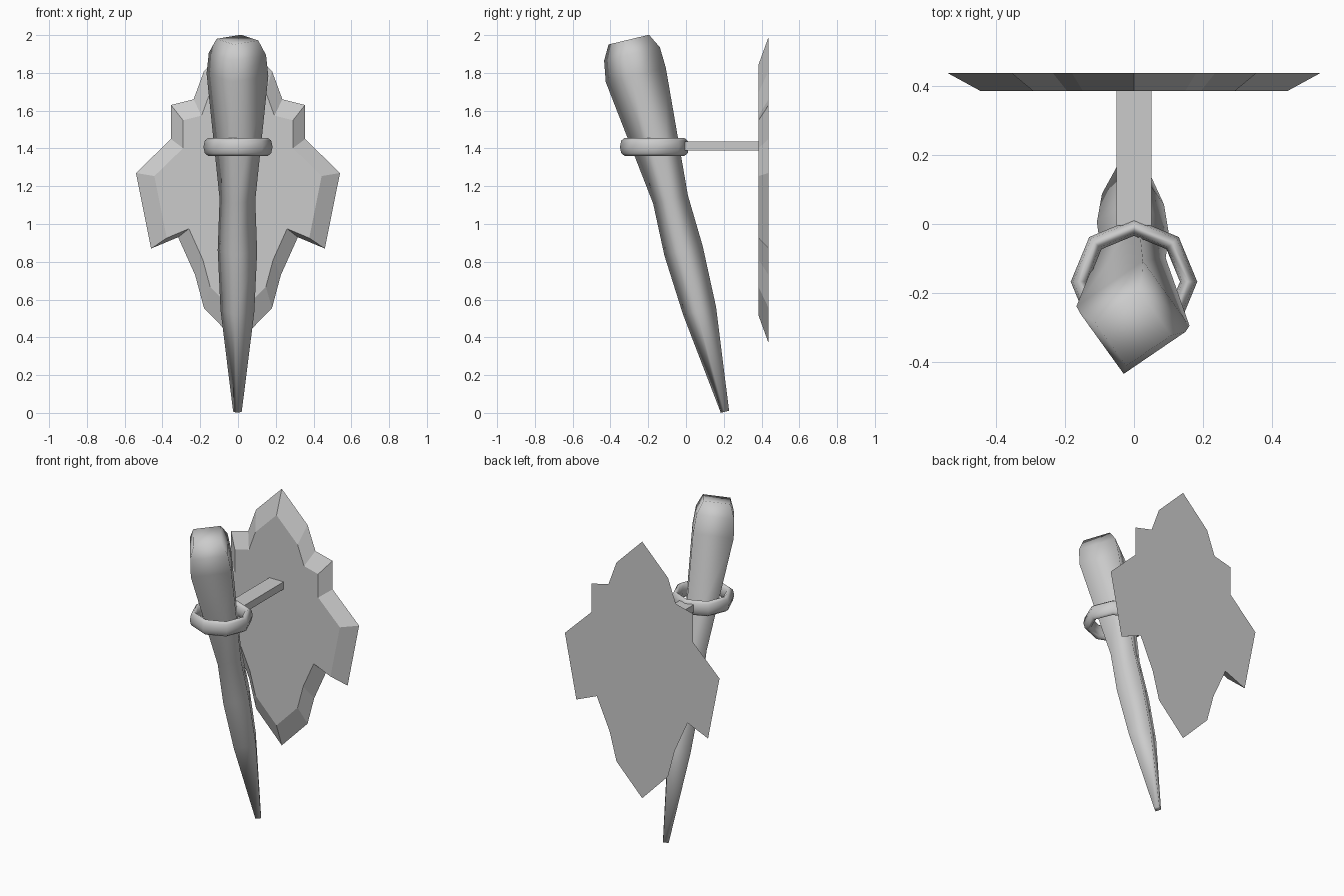
import bpy, math
from mathutils import Vector

if "Cube" in bpy.data.objects:
    bpy.data.objects.remove(bpy.data.objects["Cube"])


def make_object(name, verts, faces, smooth=False):
    mesh = bpy.data.meshes.new(name)
    mesh.from_pydata(verts, [], faces)
    mesh.polygons.foreach_set("use_smooth", [smooth] * len(faces))
    mesh.update()
    obj = bpy.data.objects.new(name, mesh)
    bpy.context.collection.objects.link(obj)
    return obj


def loft(name, rings, smooth=False):
    """Skin a list of equal-length, counter-clockwise rings and cap both ends."""
    n = len(rings[0])
    verts = [v for ring in rings for v in ring]
    faces = [(k * n + i, k * n + (i + 1) % n, (k + 1) * n + (i + 1) % n, (k + 1) * n + i)
             for k in range(len(rings) - 1) for i in range(n)]
    faces.append(tuple(reversed(range(n))))
    faces.append(tuple(range(len(verts) - n, len(verts))))
    return make_object(name, verts, faces, smooth)


# Wall plate: jagged half outline mirrored, front face shrunk for the bevel
half = [(0, 0.37), (0.18, 0.555), (0.227, 0.73), (0.317, 0.93), (0.46, 0.87), (0.54, 1.27),
        (0.355, 1.45), (0.355, 1.63), (0.235, 1.66), (0.18, 1.81), (0, 1.99)]
outline = half + [(-x, z) for x, z in half[-2:0:-1]]
mid_z = 1.18


def plate_ring(y, s):
    return [(x * s, y, mid_z + (z - mid_z) * s) for x, z in outline]


loft("wall_plate", [plate_ring(0.437, 1.0), plate_ring(0.384, 0.82)])

# Bracket arm between plate and ring
bpy.ops.mesh.primitive_cube_add(size=1, location=(0, 0.19, 1.413))
arm = bpy.context.object
arm.name = "bracket_arm"
arm.scale = (0.1, 0.39, 0.046)

# Eight-sided holding ring, taller than it is thick
bpy.ops.mesh.primitive_torus_add(major_segments=8, minor_segments=8, major_radius=0.158,
                                 minor_radius=0.025, location=(0, -0.167, 1.408))
ring = bpy.context.object
ring.name = "holding_ring"
ring.scale.z = 1.9
bpy.ops.object.shade_smooth()

# Torch: leaning four-sided shaft; sections are centre y, centre z, corner radius
sections = [(0.206, 0.006, 0.023), (0.072, 0.54, 0.091), (-0.013, 0.858, 0.106),
            (-0.082, 1.13, 0.096), (-0.266, 1.79, 0.166), (-0.286, 1.9, 0.154),
            (-0.303, 1.976, 0.112)]
tilt = math.radians(13.5)
across = Vector((1, 0, 0))
depth = Vector((0, math.cos(tilt), math.sin(tilt)))


def torch_ring(y, z, r):
    angles = [math.radians(a) for a in (80, 170, 260, 350)]
    return [Vector((-0.003, y, z)) + r * (math.cos(a) * across + math.sin(a) * depth)
            for a in angles]


loft("torch", [torch_ring(*s) for s in sections], smooth=True)
